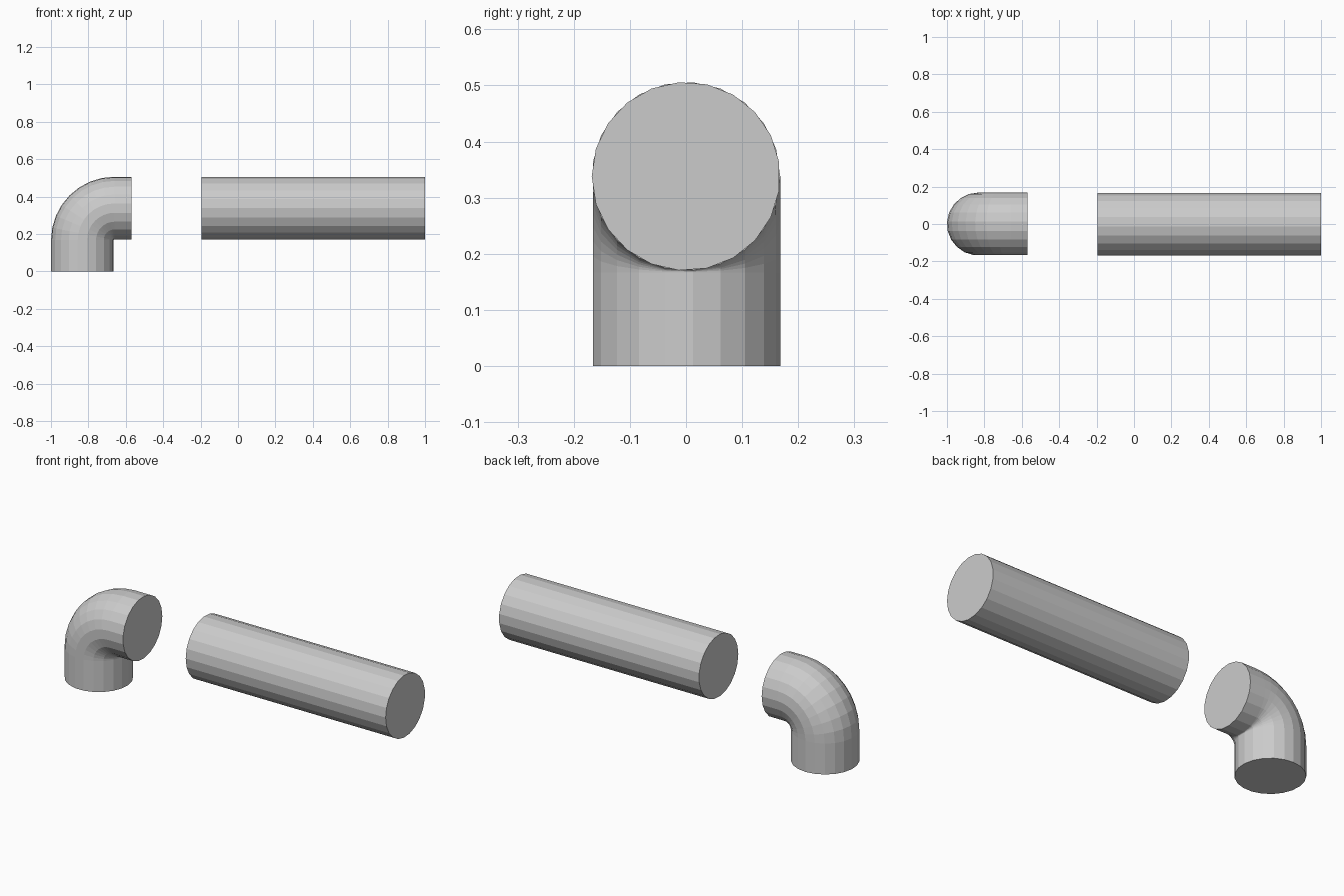
import bpy, bmesh, math
from mathutils import Vector

if "Cube" in bpy.data.objects:
    bpy.data.objects.remove(bpy.data.objects["Cube"])

SIDES = 21
R = 0.168
AXIS_Z = 0.338


def sweep(name, stations, phase):
    """Sweep a capped round section in the XZ plane; station = (x, z, heading angle)."""
    bm = bmesh.new()
    rings = []
    for x, z, a in stations:
        normal = Vector((-math.sin(a), 0, math.cos(a)))
        side = Vector((0, 1, 0))
        ring = []
        for i in range(SIDES):
            t = phase + 2 * math.pi * i / SIDES
            p = Vector((x, 0, z)) + R * (math.cos(t) * side + math.sin(t) * normal)
            ring.append(bm.verts.new(p))
        rings.append(ring)
    for a, b in zip(rings, rings[1:]):
        for i in range(SIDES):
            j = (i + 1) % SIDES
            bm.faces.new((a[i], a[j], b[j], b[i]))
    bm.faces.new(rings[0])
    bm.faces.new(rings[-1])
    bmesh.ops.recalc_face_normals(bm, faces=bm.faces)
    mesh = bpy.data.meshes.new(name)
    bm.to_mesh(mesh)
    bm.free()
    obj = bpy.data.objects.new(name, mesh)
    bpy.context.collection.objects.link(obj)
    return obj


# Elbow: upright stub, quarter bend with a tight inner corner, level stub
BEND = 0.171
CX, CZ = -0.832 + BEND, AXIS_Z - BEND
path = [(-0.832, 0, math.pi / 2)]
for k in range(9):
    t = math.pi / 2 * k / 8
    path.append((CX - BEND * math.cos(t), CZ + BEND * math.sin(t), math.pi / 2 - t))
path.append((-0.57, AXIS_Z, 0))
sweep("elbow_pipe", path, 0)

# Straight pipe, lined up with the elbow outlet
sweep("straight_pipe", [(-0.195, AXIS_Z, 0), (1, AXIS_Z, 0)], math.pi)
